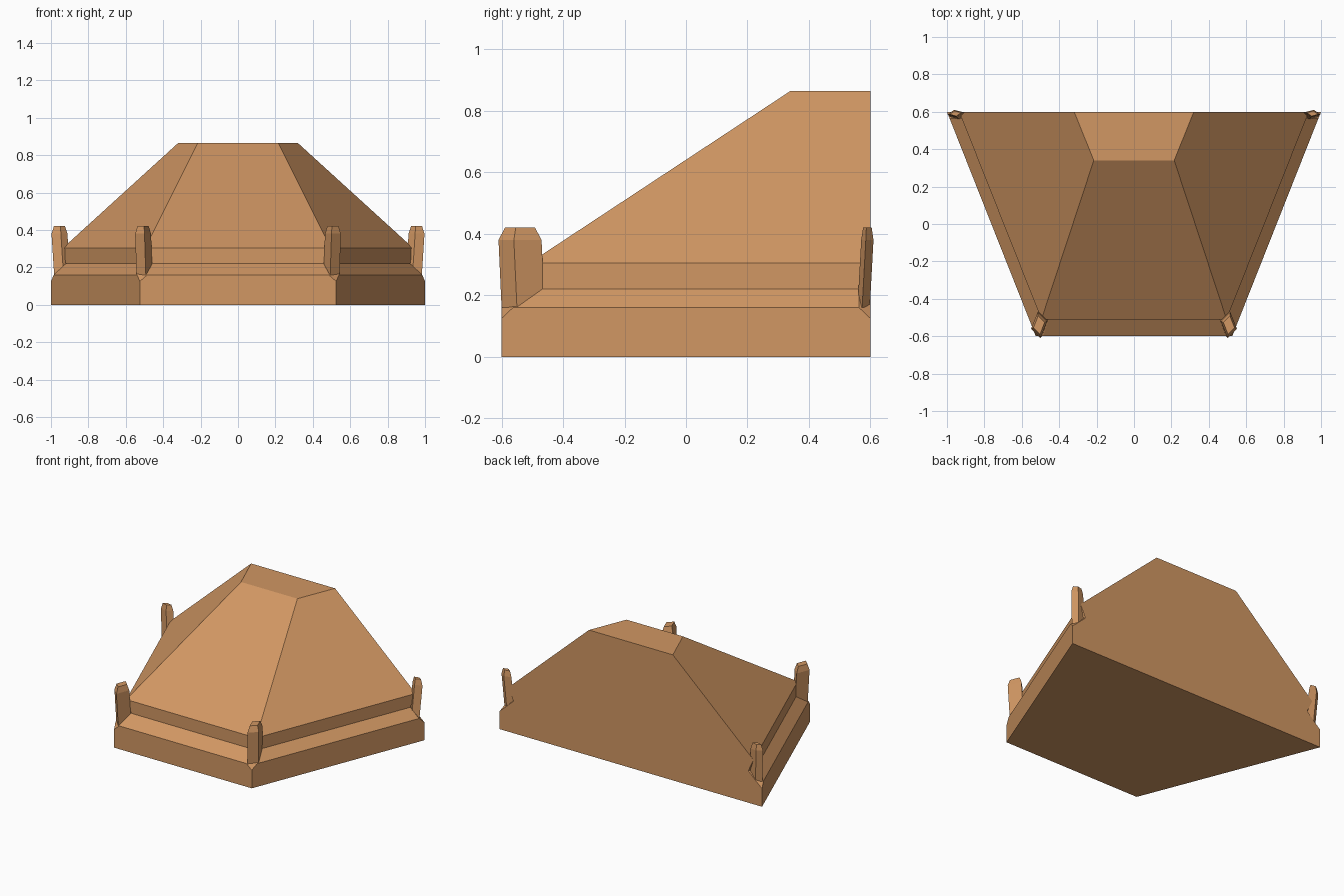
import bpy, bmesh
from mathutils import Vector

cube = bpy.data.objects.get("Cube")
if cube:
    bpy.data.objects.remove(cube, do_unlink=True)

sand = bpy.data.materials.new("sandy_brown")
sand.use_nodes = True
colour = (0.64, 0.31, 0.125, 1)
sand.diffuse_color = colour
sand.node_tree.nodes["Principled BSDF"].inputs["Base Color"].default_value = colour


def loft(name, rings):
    """Skin a stack of equal-length rings and cap both ends."""
    bm = bmesh.new()
    loops = [[bm.verts.new(p) for p in ring] for ring in rings]
    for low, high in zip(loops, loops[1:]):
        for i in range(len(low)):
            j = (i + 1) % len(low)
            bm.faces.new((low[i], low[j], high[j], high[i]))
    bm.faces.new(loops[0][::-1])
    bm.faces.new(loops[-1])
    bmesh.ops.remove_doubles(bm, verts=bm.verts, dist=0.0005)
    bmesh.ops.recalc_face_normals(bm, faces=bm.faces)
    mesh = bpy.data.meshes.new(name)
    bm.to_mesh(mesh)
    bm.free()
    mesh.materials.append(sand)
    obj = bpy.data.objects.new(name, mesh)
    bpy.context.collection.objects.link(obj)
    return obj


def trapezoid(z, front_y, front_half, back_half, cut=0.0):
    """Symmetric trapezoid ring with optionally clipped corners."""
    front = Vector((front_half, front_y, z))
    back = Vector((back_half, 0.6, z))
    along = (back - front).normalized() * cut
    across = Vector((cut, 0, 0))
    half = [front - across, front + along, back - along, back - across]
    return half + [Vector((-p.x, p.y, p.z)) for p in reversed(half)]


# Plinth, sloping ledge, upright band and hipped roof
loft("body", [
    trapezoid(0.0, -0.6, 0.525, 1.0),
    trapezoid(0.125, -0.6, 0.525, 1.0),
    trapezoid(0.16, -0.6, 0.525, 1.0, 0.04),
    trapezoid(0.22, -0.51, 0.495, 0.935, 0.04),
    trapezoid(0.305, -0.51, 0.495, 0.935),
    trapezoid(0.865, 0.34, 0.215, 0.32),
])


# Corner posts lean outward and have chamfered tops
def post(name, corners, shift):
    section = [Vector((x, y, 0)) for x, y in corners]
    centre = sum(section, Vector()) / len(section)
    up = Vector((0, 0, 1))
    obj = loft(name, [
        [p + Vector(shift) + up * 0.16 for p in section],
        [p + up * 0.38 for p in section],
        [centre.lerp(p, 0.7) + up * 0.42 for p in section],
    ])
    mirror = obj.modifiers.new("Mirror", 'MIRROR')
    mirror.use_axis[0] = True


post("front_posts", [(0.55, -0.56), (0.50, -0.61), (0.465, -0.52), (0.515, -0.47)],
     (-0.007, 0.01, 0))
post("back_posts", [(0.997, 0.585), (0.947, 0.57), (0.912, 0.598), (0.962, 0.61)],
     (-0.014, -0.012, 0))
